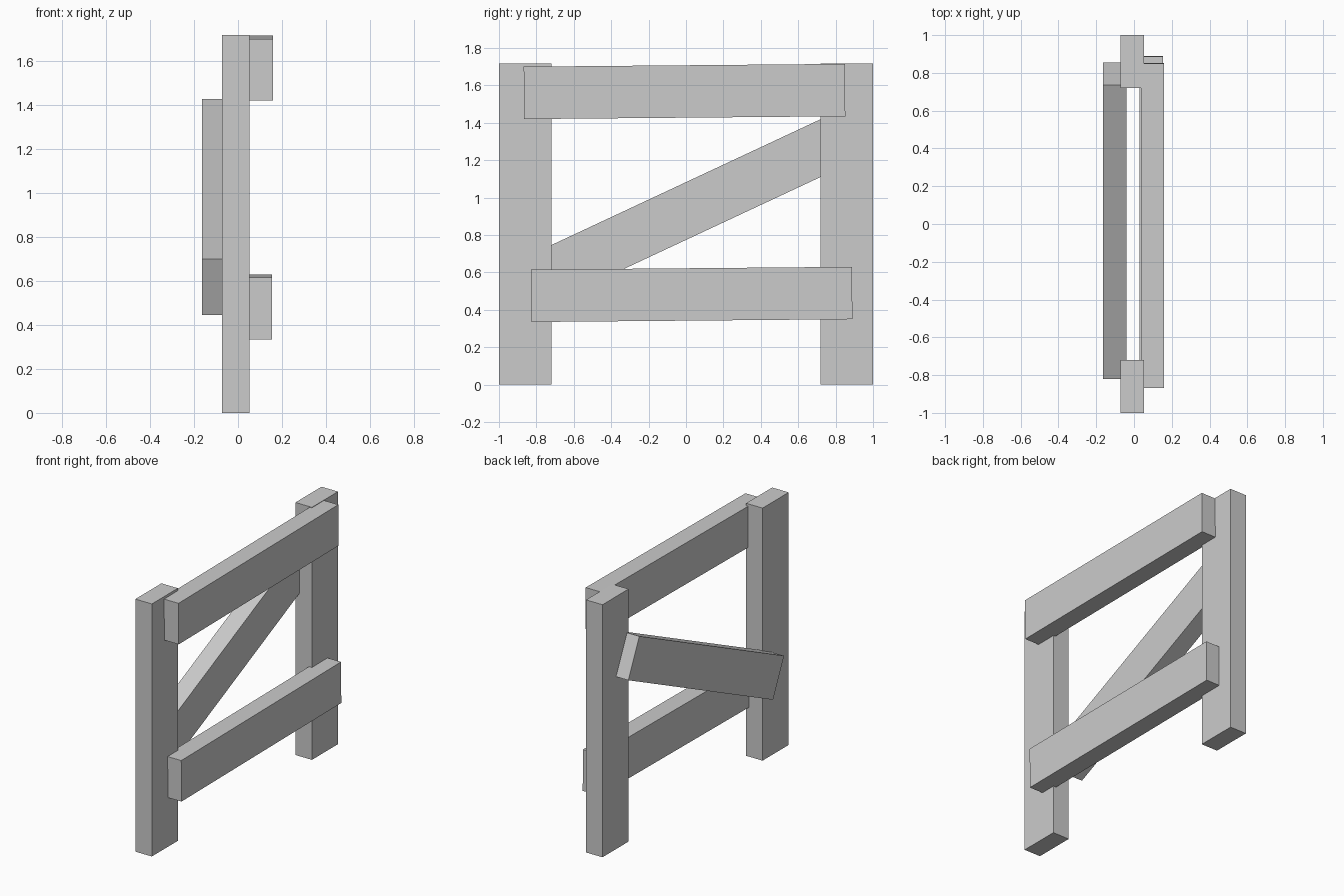
import bpy, bmesh, math
from mathutils import Matrix

if "Cube" in bpy.data.objects:
    bpy.data.objects.remove(bpy.data.objects["Cube"])

THICK, WIDTH, LENGTH = 0.124, 0.28, 1.717


def plank(name, centre, tilt):
    """Rectangular plank lying along y, tilted about x."""
    bm = bmesh.new()
    bmesh.ops.create_cube(bm, size=1)
    bmesh.ops.scale(bm, vec=(THICK, LENGTH, WIDTH), verts=bm.verts)
    mesh = bpy.data.meshes.new(name)
    bm.to_mesh(mesh)
    bm.free()
    ob = bpy.data.objects.new(name, mesh)
    ob.matrix_world = Matrix.Translation(centre) @ Matrix.Rotation(math.radians(tilt), 4, 'X')
    bpy.context.collection.objects.link(ob)
    return ob


# Upright posts at both ends
for side, label in ((-1, "front_post"), (1, "back_post")):
    plank(label, (-0.01, side * (1 - WIDTH / 2), LENGTH / 2), 90)

# Slightly crooked rails, let into the right side of the posts
plank("top_rail", (0.098, -0.008, 1.567), 0.5)
plank("lower_rail", (0.092, 0.030, 0.482), 0.5)

# Diagonal brace on the left side
plank("diagonal_brace", (-0.102, 0.0175, 0.936), 25.05)
